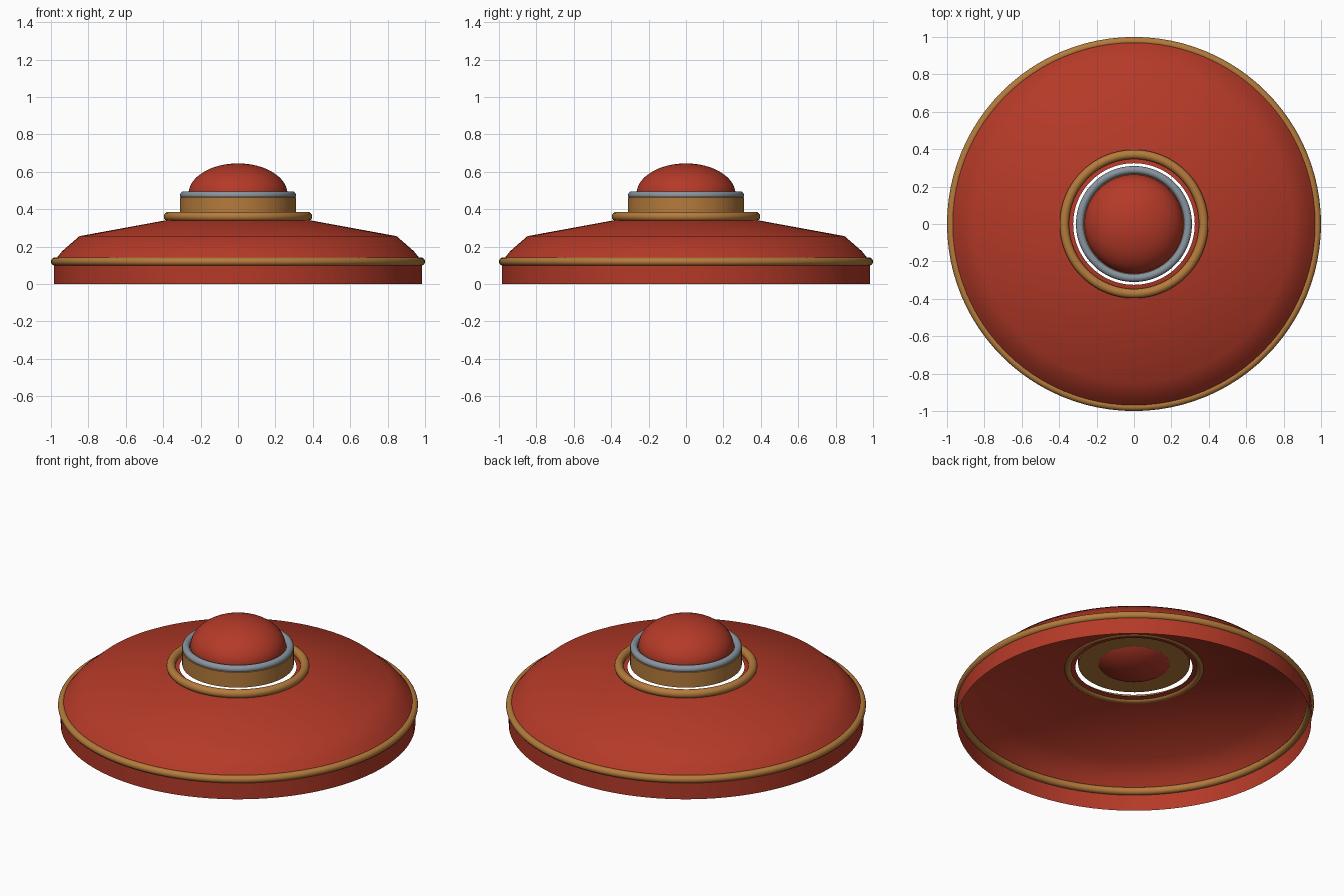
import bpy, bmesh, math

if "Cube" in bpy.data.objects:
    bpy.data.objects.remove(bpy.data.objects["Cube"])

SEG = 96


def material(name, rgb):
    m = bpy.data.materials.new(name)
    m.diffuse_color = (*rgb, 1)
    m.use_nodes = True
    m.node_tree.nodes["Principled BSDF"].inputs["Base Color"].default_value = m.diffuse_color
    return m


RED = material("red", (0.46, 0.042, 0.021))
BRASS = material("brass", (0.46, 0.20, 0.045))
STEEL = material("steel", (0.25, 0.30, 0.35))


def lathe(name, profile, mat, angle=35):
    """Spin a (radius, height) profile round the z axis."""
    bm = bmesh.new()
    verts = [bm.verts.new((r, 0, z)) for r, z in profile]
    edges = [bm.edges.new(p) for p in zip(verts, verts[1:])]
    bmesh.ops.spin(bm, geom=verts + edges, cent=(0, 0, 0), axis=(0, 0, 1),
                   angle=2 * math.pi, steps=SEG, use_duplicate=False)
    bmesh.ops.remove_doubles(bm, verts=bm.verts, dist=1e-5)
    bmesh.ops.recalc_face_normals(bm, faces=bm.faces)
    # open shells: make the faces point up and outwards
    if sum(f.normal.dot(f.calc_center_median()) for f in bm.faces) < 0:
        bmesh.ops.reverse_faces(bm, faces=bm.faces)
    mesh = bpy.data.meshes.new(name)
    bm.to_mesh(mesh)
    bm.free()
    ob = bpy.data.objects.new(name, mesh)
    bpy.context.collection.objects.link(ob)
    finish(ob, name, mat, angle)


def finish(ob, name, mat, angle=35):
    ob.name = name
    ob.data.materials.append(mat)
    bpy.ops.object.select_all(action='DESELECT')
    ob.select_set(True)
    bpy.context.view_layer.objects.active = ob
    bpy.ops.object.shade_smooth_by_angle(angle=math.radians(angle))


def ring(name, radius, thick, z, mat):
    bpy.ops.mesh.primitive_torus_add(major_radius=radius, minor_radius=thick,
                                     major_segments=SEG, minor_segments=16,
                                     location=(0, 0, z))
    finish(bpy.context.object, name, mat)


# open shell: upright rim wall and sloping cover with a hole in the middle
lathe("rim_wall", [(0.985, 0), (0.985, 0.12)], RED)
lathe("sloping_cover", [(0.985, 0.12), (0.94, 0.176), (0.848, 0.256),
                        (0.39, 0.340), (0.325, 0.352)], RED)

# trim rings
ring("rim_ring", 0.978, 0.022, 0.12, BRASS)
ring("collar_ring", 0.372, 0.025, 0.361, BRASS)
ring("dome_ring", 0.289, 0.021, 0.475, STEEL)

# solid collar under the dome
lathe("collar", [(0, 0.37), (0.31, 0.37), (0.31, 0.462), (0.295, 0.475),
                 (0, 0.475)], BRASS)

# flattened dome, its lower half sunk through the collar
bpy.ops.mesh.primitive_uv_sphere_add(segments=64, ring_count=32, radius=1,
                                     location=(0, 0, 0.48))
dome = bpy.context.object
dome.scale = (0.265, 0.265, 0.165)
bpy.ops.object.transform_apply(location=False, rotation=False, scale=True)
finish(dome, "dome", RED)
